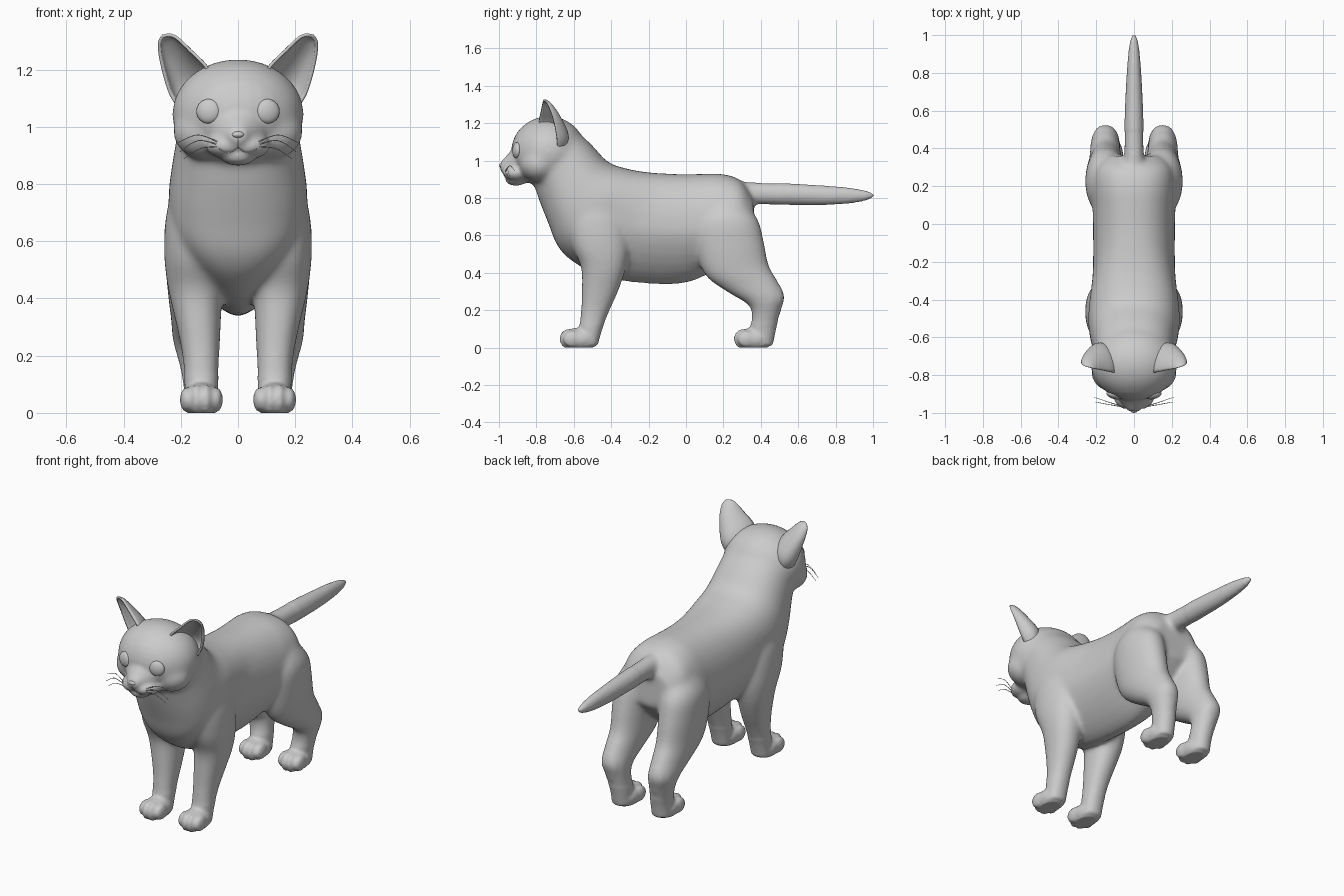
import bpy, bmesh, math
from mathutils import Vector, Matrix
from mathutils.bvhtree import BVHTree

if "Cube" in bpy.data.objects:
    bpy.data.objects.remove(bpy.data.objects["Cube"])

fur = bpy.data.materials.new("grey_fur")
fur.diffuse_color = (0.6, 0.6, 0.6, 1)
fur.use_nodes = True
fur.node_tree.nodes["Principled BSDF"].inputs["Base Color"].default_value = fur.diffuse_color


def spline(rows, steps):
    """Catmull-Rom interpolation of rows of numbers."""
    out = []
    n = len(rows)
    for i in range(n - 1):
        p = [rows[max(0, min(n - 1, i + k))] for k in (-1, 0, 1, 2)]
        for s in range(steps):
            t = s / steps
            out.append([0.5 * (2 * b + (c - a) * t + (2 * a - 5 * b + 4 * c - d) * t * t
                               + (3 * b - a - 3 * c + d) * t ** 3) for a, b, c, d in zip(*p)])
    return out + [list(rows[-1])]


def loft(bm, rows, side=1, power=2.0, sides=32):
    """Each row: y1, z1, y2, z2 (ends of the section), centre x, half width, [roundness of end 1]."""
    rings = []
    for y1, z1, y2, z2, xc, hx, *low in spline(rows, 5):
        ring = []
        for k in range(sides):
            a = 2 * math.pi * k / sides
            e = 2 / (low[0] if low and k > sides / 2 else power)
            c, s = [math.copysign(abs(f) ** e, f) for f in (math.cos(a), math.sin(a))]
            ring.append(bm.verts.new((side * (xc + hx * c),
                                      (y1 + y2) / 2 + (y2 - y1) / 2 * s,
                                      (z1 + z2) / 2 + (z2 - z1) / 2 * s)))
        rings.append(ring)
    for r, q in zip(rings, rings[1:]):
        for k in range(sides):
            j = (k + 1) % sides
            bm.faces.new((r[k], r[j], q[j], q[k]))
    bm.faces.new(rings[0])
    bm.faces.new(rings[-1][::-1])


def ball(bm, centre, radii, rot=None):
    m = Matrix.Translation(centre) @ (rot or Matrix()) @ Matrix.Diagonal((*radii, 1))
    bmesh.ops.create_uvsphere(bm, u_segments=32, v_segments=20, radius=1, matrix=m)


def finish(name, bm):
    bmesh.ops.recalc_face_normals(bm, faces=bm.faces)
    me = bpy.data.meshes.new(name)
    bm.to_mesh(me)
    me.materials.append(fur)
    me.shade_smooth()
    ob = bpy.data.objects.new(name, me)
    bpy.context.collection.objects.link(ob)
    return ob


def strands(name, paths, radius, taper):
    cu = bpy.data.curves.new(name, 'CURVE')
    cu.dimensions = '3D'
    cu.bevel_depth = radius
    cu.bevel_resolution = 1
    cu.use_fill_caps = True
    for path in paths:
        sp = cu.splines.new('POLY')
        sp.points.add(len(path) - 1)
        for j, (point, co) in enumerate(zip(sp.points, path)):
            point.co = (*co, 1)
            point.radius = 1 - taper * j / len(path)
    cu.materials.append(fur)
    bpy.context.collection.objects.link(bpy.data.objects.new(name, cu))


bm = bmesh.new()
# torso from neck to rump: belly point, back point, centre, half width, belly roundness
loft(bm, [(-.82, .90, -.655, 1.222, 0, .198, 2), (-.79, .80, -.512, 1.092, 0, .216, 2.1),
          (-.735, .66, -.415, .992, 0, .235, 2.3), (-.685, .54, -.30, .953, 0, .243, 2.3),
          (-.60, .455, -.20, .937, 0, .232, 2.0), (-.44, .375, -.10, .93, 0, .219, 1.65),
          (-.20, .34, 0, .927, 0, .217, 1.55), (0, .345, .10, .929, 0, .219, 1.55),
          (.15, .41, .20, .927, 0, .22, 1.7), (.28, .50, .295, .893, 0, .205, 2),
          (.365, .60, .36, .80, 0, .14, 2)], power=2.3)
# tail
loft(bm, [(.24, .765, .24, .887, 0, .062), (.36, .764, .36, .884, 0, .053),
          (.55, .763, .55, .877, 0, .05), (.72, .762, .72, .867, 0, .043),
          (.86, .769, .86, .856, 0, .034), (.95, .783, .95, .841, 0, .024),
          (.988, .797, .988, .83, 0, .014), (1.003, .806, 1.003, .822, 0, .007)])
# skull, nose bridge and chin
ball(bm, (0, -.735, 1.045), (.231, .2, .192))
loft(bm, [(-.80, .90, -.80, 1.16, 0, .14), (-.90, .885, -.90, 1.09, 0, .10),
          (-.955, .905, -.955, 1.03, 0, .06), (-.992, .95, -.992, .99, 0, .027)])
ball(bm, (0, -.905, .899), (.062, .062, .034))
for s in (1, -1):
    # cheeks and muzzle pads
    ball(bm, (s * .108, -.785, .982), (.12, .105, .098))
    ball(bm, (s * .038, -.897, .935), (.074, .083, .047))
    # front leg
    loft(bm, [(-.58, .84, -.38, .80, .13, .085), (-.63, .70, -.32, .68, .147, .105),
              (-.612, .55, -.305, .54, .153, .105), (-.562, .43, -.322, .42, .149, .094),
              (-.558, .30, -.362, .30, .137, .077), (-.562, .20, -.407, .20, .13, .065),
              (-.572, .10, -.447, .10, .128, .059), (-.58, .01, -.472, .01, .128, .056)],
         s, 2.2)
    # hind leg
    loft(bm, [(.13, .79, .29, .80, .11, .085), (.06, .68, .382, .69, .146, .106),
              (.055, .54, .416, .57, .151, .105), (.10, .39, .443, .44, .15, .095),
              (.215, .30, .488, .36, .152, .083), (.33, .23, .524, .275, .152, .076),
              (.352, .17, .506, .195, .143, .066), (.342, .10, .482, .10, .132, .059),
              (.34, .01, .464, .01, .13, .056)], s, 2.1)
    # paws with four toes
    for y in (-.57, .362):
        ball(bm, (s * .128, y, .044), (.071, .102, .062))
        for k, (push, h) in enumerate(((0, .044), (-.018, .054), (-.018, .054), (0, .044))):
            ball(bm, (s * (.128 + (k - 1.5) * .034), y - .038 + push, .046),
                 (.024, .05, h))

# fuse everything into one skin
raw = finish("cat_body", bm)
bm.free()
mod = raw.modifiers.new("fuse", 'REMESH')
mod.mode = 'VOXEL'
mod.voxel_size = 0.0092
bpy.context.view_layer.update()
fused = bpy.data.meshes.new_from_object(raw.evaluated_get(bpy.context.evaluated_depsgraph_get()))
raw.modifiers.clear()
raw.data = fused
raw.data.name = "cat_body"

# soften joins, more on the body than on the muzzle, paws and tail
bm = bmesh.new()
bm.from_mesh(fused)
axes = dict(use_axis_x=True, use_axis_y=True, use_axis_z=True)
body = [v for v in bm.verts if v.co.z > .13 and -.89 < v.co.y < .5]
for i in range(18):
    bmesh.ops.smooth_vert(bm, verts=body, factor=.5, **axes)
for i in range(2):
    bmesh.ops.smooth_vert(bm, verts=bm.verts, factor=.5, **axes)
# flat soles
for v in bm.verts:
    v.co.z = max(v.co.z, 0)
bm.to_mesh(fused)
fused.shade_smooth()
fused.materials.clear()
fused.materials.append(fur)
skin = BVHTree.FromBMesh(bm)
bm.free()


def on_face(x, z):
    hit, normal, _, _ = skin.ray_cast(Vector((x, -2, z)), Vector((0, 1, 0)))
    return (hit, normal) if hit else (Vector((x, -.9, z)), Vector((0, -1, 0)))


# nose
bm = bmesh.new()
ball(bm, (0, -.98, .973), (.024, .02, .013))
finish("nose", bm)
bm.free()

# mouth line
MOUTH = [(0, .93), (.02, .915), (.045, .912), (.068, .925)]
strands("mouth", [[on_face(s * x, z)[0] for x, z in spline(MOUTH, 5)] for s in (1, -1)]
        + [[on_face(0, .962 - .0064 * k)[0] for k in range(6)]], .002, 0)

EAR_IN = [(.10, -.76, 1.13), (.105, -.785, 1.20), (.165, -.775, 1.265),
          (.215, -.765, 1.312), (.243, -.758, 1.322)]
EAR_OUT = [(.19, -.69, 1.05), (.235, -.69, 1.115), (.266, -.71, 1.22),
           (.275, -.735, 1.29), (.262, -.752, 1.318)]
EAR_DEPTH = [(.07,), (.092,), (.058,), (.026,), (.006,)]
WHISKERS = [((.065, .945), (.14, .972), (.21, .945)),
            ((.065, .937), (.14, .952), (.205, .912)),
            ((.06, .929), (.13, .925), (.19, .888))]

for s, tag in ((1, "left"), (-1, "right")):
    # eye: shallow dome lying on the face
    bm = bmesh.new()
    hit, normal = on_face(s * .105, 1.055)
    normal = (normal + Vector((0, -.7, 0))).normalized()
    ball(bm, hit - normal * .006, (.043, .043, .021),
         normal.to_track_quat('Z', 'Y').to_matrix().to_4x4())
    finish("eye_" + tag, bm)
    bm.free()

    # ear: cupped shell open to the front
    bm = bmesh.new()
    grid = []
    for a, b, d in zip(spline(EAR_IN, 5), spline(EAR_OUT, 5), spline(EAR_DEPTH, 5)):
        row = []
        for k in range(17):
            t = math.pi * k / 16
            p = Vector(a).lerp(Vector(b), (1 - math.cos(t)) / 2)
            p += Vector((-.15, 1, 0)) * d[0] * math.sin(t)
            row.append(bm.verts.new((s * p.x, p.y, p.z)))
        grid.append(row)
    for r, q in zip(grid, grid[1:]):
        for k in range(16):
            bm.faces.new((r[k], r[k + 1], q[k + 1], q[k]))
    bm.faces.new(grid[-1])
    ear = finish("ear_" + tag, bm)
    bm.free()
    shell = ear.modifiers.new("thickness", 'SOLIDIFY')
    shell.thickness = .011
    shell.offset = 0

    # whiskers
    paths = []
    for i, pts in enumerate(WHISKERS):
        root = on_face(s * pts[0][0], pts[0][1])[0].y + .005
        paths.append(spline([(s * x, root + k * (.012 + .012 * (i == 0)), z)
                             for k, (x, z) in enumerate(pts)], 6))
    strands("whiskers_" + tag, paths, .0022, .6)
